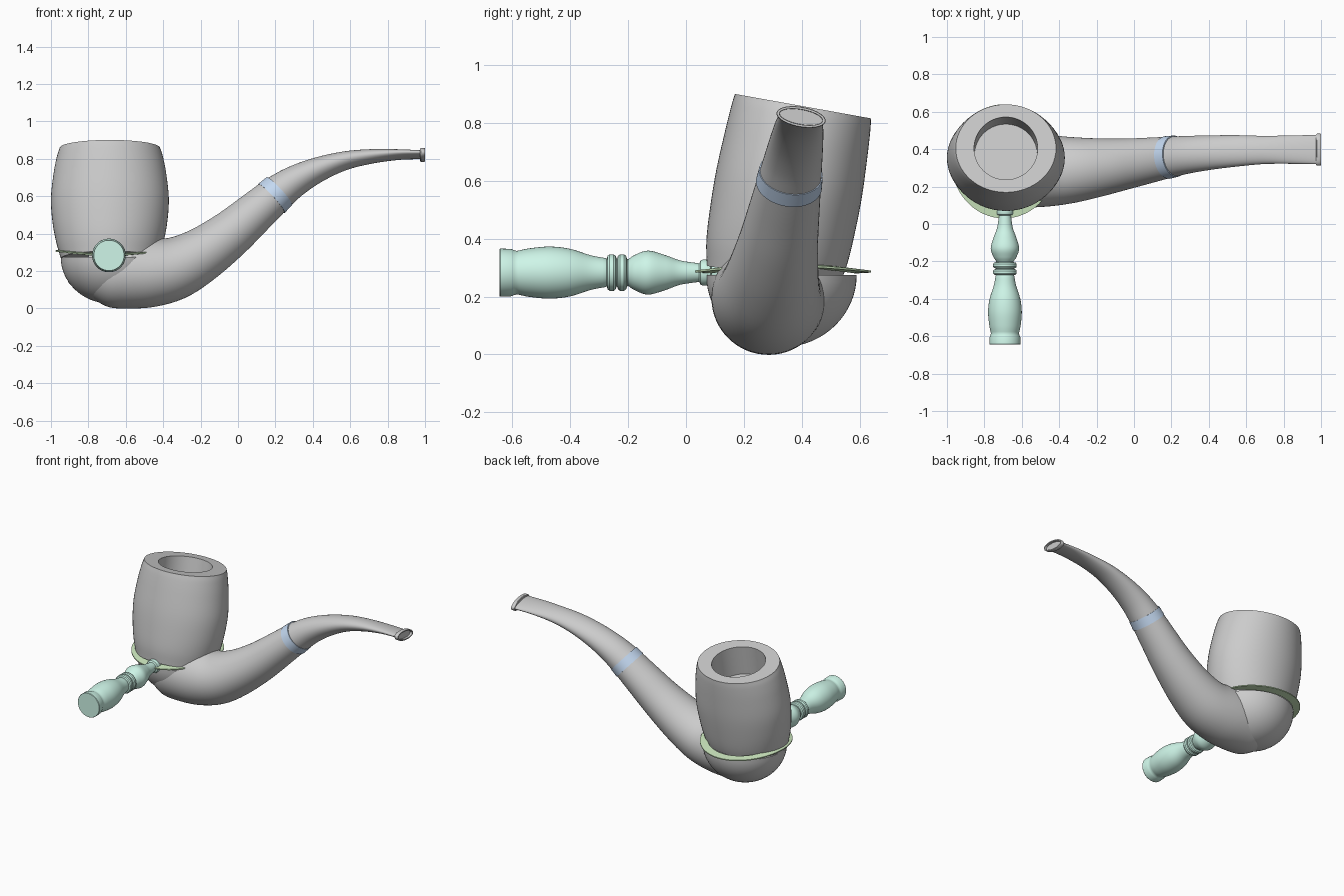
import bpy, bmesh
from math import sin, cos, pi, radians, sqrt
from mathutils import Matrix, Vector

if "Cube" in bpy.data.objects:
    bpy.data.objects.remove(bpy.data.objects["Cube"])

PIPE = Matrix.Translation((0, 0.25, 0)) @ Matrix.Rotation(radians(-10.2), 4, 'X')


def material(name, rgb):
    m = bpy.data.materials.new(name)
    m.diffuse_color = (*rgb, 1)
    m.use_nodes = True
    m.node_tree.nodes["Principled BSDF"].inputs["Base Color"].default_value = m.diffuse_color
    return m


BLUE = material("blue", (0.55, 0.69, 0.88))
GREEN = material("green", (0.62, 0.82, 0.53))
MINT = material("mint", (0.62, 0.92, 0.81))


def finish(name, bm, mat=None, angle=35):
    bmesh.ops.recalc_face_normals(bm, faces=bm.faces)
    me = bpy.data.meshes.new(name)
    bm.to_mesh(me)
    bm.free()
    ob = bpy.data.objects.new(name, me)
    bpy.context.collection.objects.link(ob)
    if mat:
        me.materials.append(mat)
    bpy.ops.object.select_all(action='DESELECT')
    ob.select_set(True)
    bpy.context.view_layer.objects.active = ob
    bpy.ops.object.shade_smooth_by_angle(angle=radians(angle))
    return ob


def loft(name, rings, matrix, mat=None, n=64):
    """rings: (x, w, normal radius, lateral radius, tangent x, tangent w)"""
    bm = bmesh.new()
    loops = []
    for x, w, rn, rl, tx, tw in rings:
        loop = []
        for i in range(n):
            a = 2 * pi * i / n
            c = rn * cos(a)
            loop.append(bm.verts.new(matrix @ Vector((x - tw * c, rl * sin(a), w + tx * c))))
        loops.append(loop)
    for a, b in zip(loops, loops[1:]):
        for i in range(n):
            j = (i + 1) % n
            bm.faces.new((a[i], a[j], b[j], b[i]))
    bm.faces.new(loops[0])
    bm.faces.new(loops[-1])
    return finish(name, bm, mat)


def smooth(pts, steps=5):
    """Catmull-Rom through tuples"""
    p = [Vector(q) for q in pts]
    p = [2 * p[0] - p[1]] + p + [2 * p[-1] - p[-2]]
    out = []
    for k in range(1, len(p) - 2):
        a, b, c, d = p[k - 1:k + 3]
        for s in range(steps):
            t = s / steps
            out.append(0.5 * (2 * b + (c - a) * t + (2 * a - 5 * b + 4 * c - d) * t * t
                              + (3 * b - a - 3 * c + d) * t ** 3))
    return out + [p[-2]]


def swept(pts):
    """add tangents to (x, w, rn, rl) stations"""
    s = smooth(pts)
    res = []
    for i, q in enumerate(s):
        d = s[min(i + 1, len(s) - 1)] - s[max(i - 1, 0)]
        l = sqrt(d[0] ** 2 + d[1] ** 2)
        res.append((*q, d[0] / l, d[1] / l))
    return res


def upright(x, pts):
    """(w, rx, ry) stations on a straight axis"""
    return [(x, w, rx, ry, 0, 1) for w, rx, ry in pts]


# bowl with tobacco chamber
wall = smooth([(0.27, 0.262, 0.23), (0.36, 0.287, 0.247), (0.47, 0.307, 0.254),
               (0.6, 0.315, 0.256), (0.74, 0.3, 0.25), (0.83, 0.282, 0.244),
               (0.872, 0.268, 0.239)])
chamber = [(0.872, 0.17, 0.17), (0.67, 0.168, 0.168)]
loft("bowl", upright(-0.685, wall + chamber), PIPE)

# rounded base of the bowl
base = [(-0.25 * cos(a), 0.268 * sin(a), 0.26 * sin(a))
        for a in [pi / 2 * (i + 0.3) / 16.3 for i in range(17)]]
loft("bowl_base", upright(-0.68, base), Matrix.Translation((0, 0.33, 0.275)))
bm = bmesh.new()
bmesh.ops.create_uvsphere(bm, u_segments=16, v_segments=10, radius=0.024,
                          matrix=Matrix.Translation((-0.885, 0.34, 0.15)))
finish("base_knob", bm)

# shank, rising from under the bowl
loft("shank", swept([(-0.80, 0.2, 0.13, 0.13), (-0.70, 0.2, 0.187, 0.185),
                     (-0.6, 0.199, 0.197, 0.197), (-0.47, 0.196, 0.187, 0.192),
                     (-0.34, 0.217, 0.168, 0.178), (-0.2, 0.288, 0.146, 0.158),
                     (-0.05, 0.397, 0.127, 0.137), (0.08, 0.51, 0.112, 0.122),
                     (0.2, 0.617, 0.099, 0.109)]), PIPE)

# stem, curving and flattening to the mouthpiece
loft("stem", swept([(0.2, 0.617, 0.099, 0.109), (0.3, 0.688, 0.084, 0.1),
                    (0.42, 0.75, 0.067, 0.092), (0.56, 0.799, 0.05, 0.084),
                    (0.7, 0.824, 0.038, 0.076), (0.85, 0.835, 0.026, 0.077),
                    (0.98, 0.835, 0.019, 0.079)]), PIPE)

# mouthpiece lip with a shallow recess
lip = [(0.974, 0.032, 0.083), (0.978, 0.035, 0.086), (0.997, 0.035, 0.086),
       (1.0, 0.033, 0.084), (1.0, 0.026, 0.076), (0.985, 0.025, 0.075)]
loft("mouthpiece_lip", [(x, 0.834, a, b, 1, 0) for x, a, b in lip], PIPE)

# blue band at the shank joint
T = Vector((0.73, 0.683))
band = [(-0.029, 0.095), (-0.029, 0.105), (0.029, 0.101), (0.029, 0.09)]
loft("joint_band", [(0.2 + T.x * d, 0.617 + T.y * d, r, r + 0.01, T.x, T.y)
                    for d, r in band], PIPE, BLUE)

# thin green collar around the bowl
bm = bmesh.new()
N = 96
rows = []
for i in range(N):
    a = 2 * pi * i / N
    z = 0.286 + 0.02 * cos(a) ** 2
    rows.append([bm.verts.new((-0.695 + rx * cos(a), 0.335 + ry * sin(a), z + dz))
                 for rx, ry, dz in ((0.282, 0.305, -0.003), (0.282, 0.305, 0.004),
                                    (0.24, 0.25, 0.01), (0.24, 0.25, -0.006))])
for i in range(N):
    a, b = rows[i], rows[(i + 1) % N]
    for k in range(4):
        m = (k + 1) % 4
        bm.faces.new((a[k], a[m], b[m], b[k]))
finish("collar", bm, GREEN)

# turned handle pointing forward: (distance, radius)
body = smooth([(-0.045, 0.032), (0.02, 0.042), (0.07, 0.06), (0.13, 0.076),
               (0.175, 0.062), (0.2, 0.046)])
bead_shape = [(0, 0.048), (0.003, 0.058), (0.01, 0.063), (0.024, 0.063),
              (0.031, 0.058), (0.034, 0.048)]
beads = [(s + d, r) for s in (0.204, 0.24) for d, r in bead_shape]
grip = smooth([(0.278, 0.05), (0.33, 0.06), (0.4, 0.082), (0.47, 0.09), (0.54, 0.084),
               (0.585, 0.075)])
end = [(0.595, 0.078), (0.605, 0.082), (0.642, 0.083), (0.645, 0.081)]
tip = [(-0.12, 0.034), (-0.088, 0.034), (-0.084, 0.042), (-0.075, 0.045), (-0.058, 0.045),
       (-0.05, 0.042), (-0.047, 0.034)]
profile = tip + [tuple(q) for q in body] + beads + [tuple(q) for q in grip] + end
loft("handle", upright(0, [(d, r, r) for d, r in profile]),
     Matrix.Translation((-0.69, 0, 0.283)) @ Matrix.Rotation(pi / 2, 4, 'X'), MINT)
